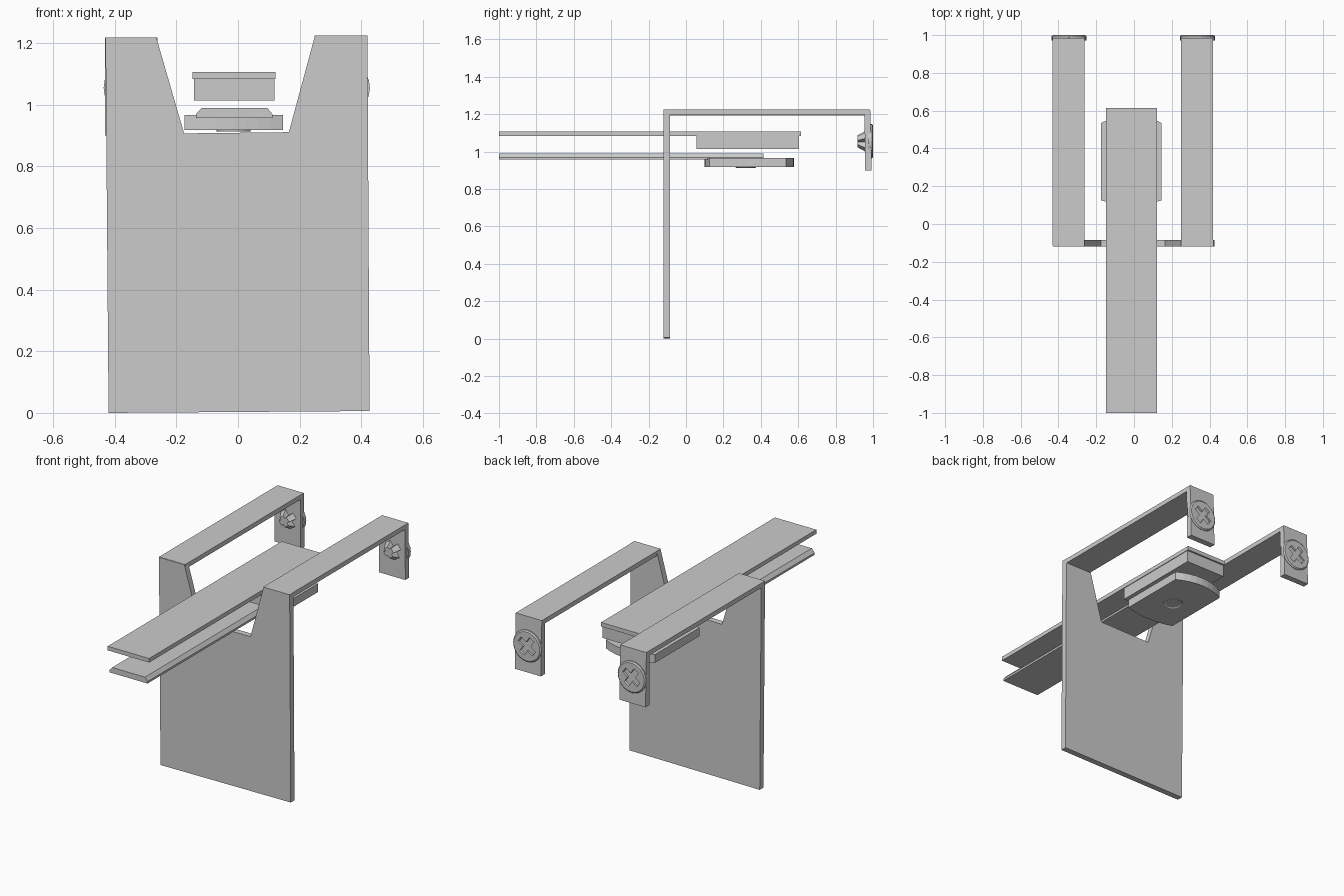
import bpy, bmesh, math

if "Cube" in bpy.data.objects:
    bpy.data.objects.remove(bpy.data.objects["Cube"])


def loft(name, sections):
    """Closed solid through matching outlines, capped at both ends."""
    bm = bmesh.new()
    rings = [[bm.verts.new(p) for p in s] for s in sections]
    n = len(rings[0])
    for a, b in zip(rings, rings[1:]):
        for i in range(n):
            bm.faces.new((a[i], a[(i + 1) % n], b[(i + 1) % n], b[i]))
    bm.faces.new(rings[0])
    bm.faces.new(rings[-1])
    bmesh.ops.recalc_face_normals(bm, faces=bm.faces)
    me = bpy.data.meshes.new(name)
    bm.to_mesh(me)
    bm.free()
    ob = bpy.data.objects.new(name, me)
    bpy.context.collection.objects.link(ob)
    return ob


def along_y(name, prof, y0, y1):
    return loft(name, [[(x, y, z) for x, z in prof] for y in (y0, y1)])


def along_z(name, prof, z0, z1):
    return loft(name, [[(x, y, z) for x, y in prof] for z in (z0, z1)])


def rect(x0, x1, z0, z1):
    return [(x0, z0), (x1, z0), (x1, z1), (x0, z1)]


def circle(cx, cz, r, n=24):
    return [(cx + r * math.cos(2 * math.pi * i / n),
             cz + r * math.sin(2 * math.pi * i / n)) for i in range(n)]


def cross(cx, cz, arm, half, turn):
    """Twelve-point plus outline, turned about its centre."""
    quarter = [(half, half), (half, arm), (-half, arm)]
    pts = []
    for k in range(4):
        a = turn + k * math.pi / 2
        c, s = math.cos(a), math.sin(a)
        pts += [(cx + c * x - s * z, cz + s * x + c * z) for x, z in quarter]
    return pts


# Upright plate with the tapered notch
along_y("back_plate", [(-0.42, 0.0), (0.427, 0.006), (0.42, 1.225), (0.25, 1.225),
                       (0.165, 0.911), (-0.175, 0.907), (-0.265, 1.218), (-0.43, 1.218)],
        -0.12, -0.085)

for side, x0, x1, top in (("left", -0.432, -0.262, 1.219), ("right", 0.248, 0.418, 1.225)):
    # Hooked arm: runs back, then bends down into a tab
    prof = [(-0.115, top - 0.027), (-0.115, top), (0.985, top), (0.993, 0.9),
            (0.957, 0.9), (0.955, top - 0.027)]
    loft(side + "_hooked_arm", [[(x, y, z) for y, z in prof] for x in (x0, x1)])

    # Screw head, slightly wider than the tab, with a cross recess
    cx, cz = (x0 + x1) / 2 + 0.003, 1.055
    head = loft(side + "_screw_head", [[(x, y, z) for x, z in circle(cx, cz, r)]
                                       for y, r in ((0.972, 0.092), (0.994, 0.092), (1.0, 0.085))])
    cut = loft("recess_cutter", [[(x, y, z) for x, z in cross(cx, cz, a, h, 0.6)]
                                 for y, a, h in ((0.978, 0.05, 0.016), (1.01, 0.06, 0.018))])
    cut.hide_render = True
    mod = head.modifiers.new("recess", 'BOOLEAN')
    mod.object = cut
    mod.operation = 'DIFFERENCE'
    mod.solver = 'EXACT'
    bpy.context.view_layer.objects.active = head
    bpy.ops.object.modifier_apply(modifier=mod.name)
    bpy.data.objects.remove(cut)

    # Tapered cross stub on the inner face of the tab
    loft(side + "_screw_stub", [[(x, y, z) for x, z in cross(cx, cz, a, h, 0.6)]
                                for y, a, h in ((0.96, 0.055, 0.018), (0.918, 0.03, 0.014))])

# Upper strip and the block under its rear end
along_y("upper_strip", rect(-0.147, 0.122, 1.083, 1.107), -1.0, 0.615)
along_y("upper_block", rect(-0.143, 0.118, 1.013, 1.09), 0.055, 0.605)

# Lower strip with sloping edges
along_y("lower_strip", [(-0.137, 0.957), (0.112, 0.957), (0.112, 0.969), (0.095, 0.99),
                        (-0.118, 0.99), (-0.137, 0.969)], -1.0, 0.415)

# Lower block with bowed ends
n = 8
outline = []
for k in range(n + 1):
    t = 1 - 2 * k / n
    outline.append((-0.014 + 0.16 * t, 0.535 + 0.042 * (1 - t * t)))
for k in range(n + 1):
    t = -1 + 2 * k / n
    outline.append((-0.014 + 0.16 * t, 0.125 - 0.025 * (1 - t * t)))
along_z("lower_block", outline, 0.918, 0.967)

# Round dished contact button under the lower block
loft("contact_button", [[(x, y, z) for x, y in circle(-0.014, 0.32, r)]
                        for z, r in ((0.925, 0.057), (0.914, 0.055), (0.9135, 0.048), (0.917, 0.042))])
